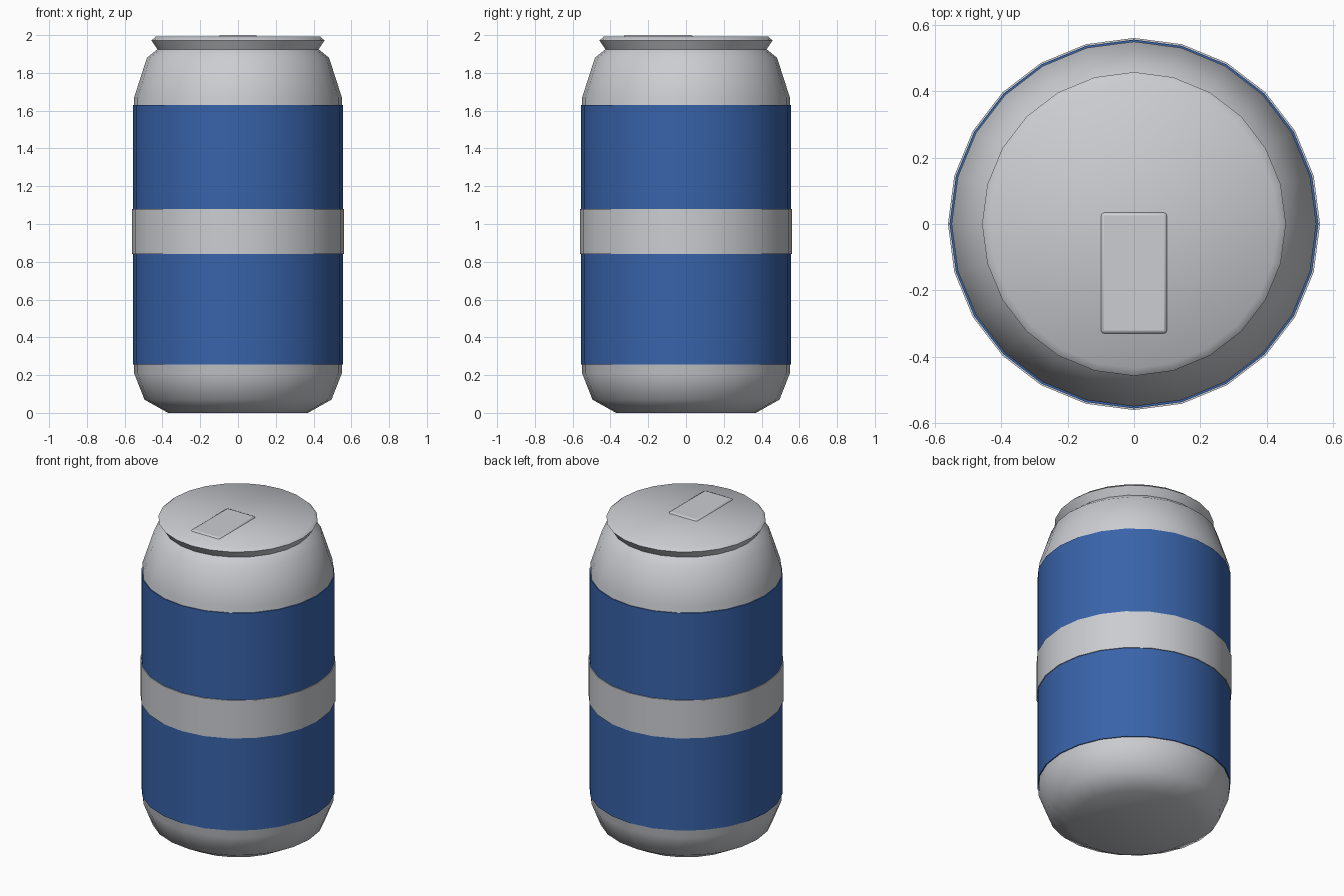
import bpy
import bmesh
from math import cos, sin, tau, radians

SIDES = 24

cube = bpy.data.objects.get("Cube")
if cube:
    bpy.data.objects.remove(cube, do_unlink=True)


def material(name, colour):
    mat = bpy.data.materials.new(name)
    mat.use_nodes = True
    mat.diffuse_color = colour
    mat.node_tree.nodes["Principled BSDF"].inputs["Base Color"].default_value = colour
    return mat


def add_object(name, bm, mat):
    bmesh.ops.recalc_face_normals(bm, faces=bm.faces)
    mesh = bpy.data.meshes.new(name)
    bm.to_mesh(mesh)
    bm.free()
    mesh.materials.append(mat)
    obj = bpy.data.objects.new(name, mesh)
    bpy.context.collection.objects.link(obj)
    return obj


def smooth(obj, angle):
    bpy.ops.object.select_all(action="DESELECT")
    obj.select_set(True)
    bpy.context.view_layer.objects.active = obj
    bpy.ops.object.shade_smooth_by_angle(angle=radians(angle))


def lathe(name, profile, mat, angle, closed=False):
    """Turn (radius, height) points round z; cap the ends or close the loop."""
    bm = bmesh.new()
    rings = [[bm.verts.new((r * cos(tau * i / SIDES), r * sin(tau * i / SIDES), z))
              for i in range(SIDES)] for r, z in profile]
    pairs = list(zip(rings, rings[1:]))
    if closed:
        pairs.append((rings[-1], rings[0]))
    else:
        bm.faces.new(rings[0])
        bm.faces.new(rings[-1])
    for low, high in pairs:
        for i in range(SIDES):
            j = (i + 1) % SIDES
            bm.faces.new((low[i], low[j], high[j], high[i]))
    obj = add_object(name, bm, mat)
    smooth(obj, angle)
    return obj


def sleeve(name, radius, bottom, top, mat):
    """Thin wrap round the straight part of the can."""
    inner = 0.545
    return lathe(name, [(inner, bottom), (radius, bottom), (radius, top), (inner, top)],
                 mat, 40, closed=True)


silver = material("silver", (0.60, 0.61, 0.64, 1))
blue = material("blue", (0.04, 0.125, 0.40, 1))

# Can body with tapered foot, shoulder, neck groove and rim
lathe("can_body", [(0.37, 0), (0.495, 0.07), (0.55, 0.21), (0.55, 1.67),
                   (0.482, 1.88), (0.427, 1.925), (0.458, 1.972), (0.435, 1.992)],
      silver, 80)

# Printed wrap and its middle stripe
sleeve("label", 0.556, 0.255, 1.63, blue)
sleeve("label_stripe", 0.561, 0.84, 1.08, silver)

# Pull tab, set towards the front of the lid
bm = bmesh.new()
bmesh.ops.create_cube(bm, size=1)
bmesh.ops.scale(bm, vec=(0.2, 0.366, 0.03), verts=bm.verts)
bmesh.ops.translate(bm, vec=(0, -0.148, 1.985), verts=bm.verts)
tab = add_object("pull_tab", bm, silver)
bevel = tab.modifiers.new("rounded_edges", "BEVEL")
bevel.width = 0.01
bevel.segments = 2
smooth(tab, 40)
